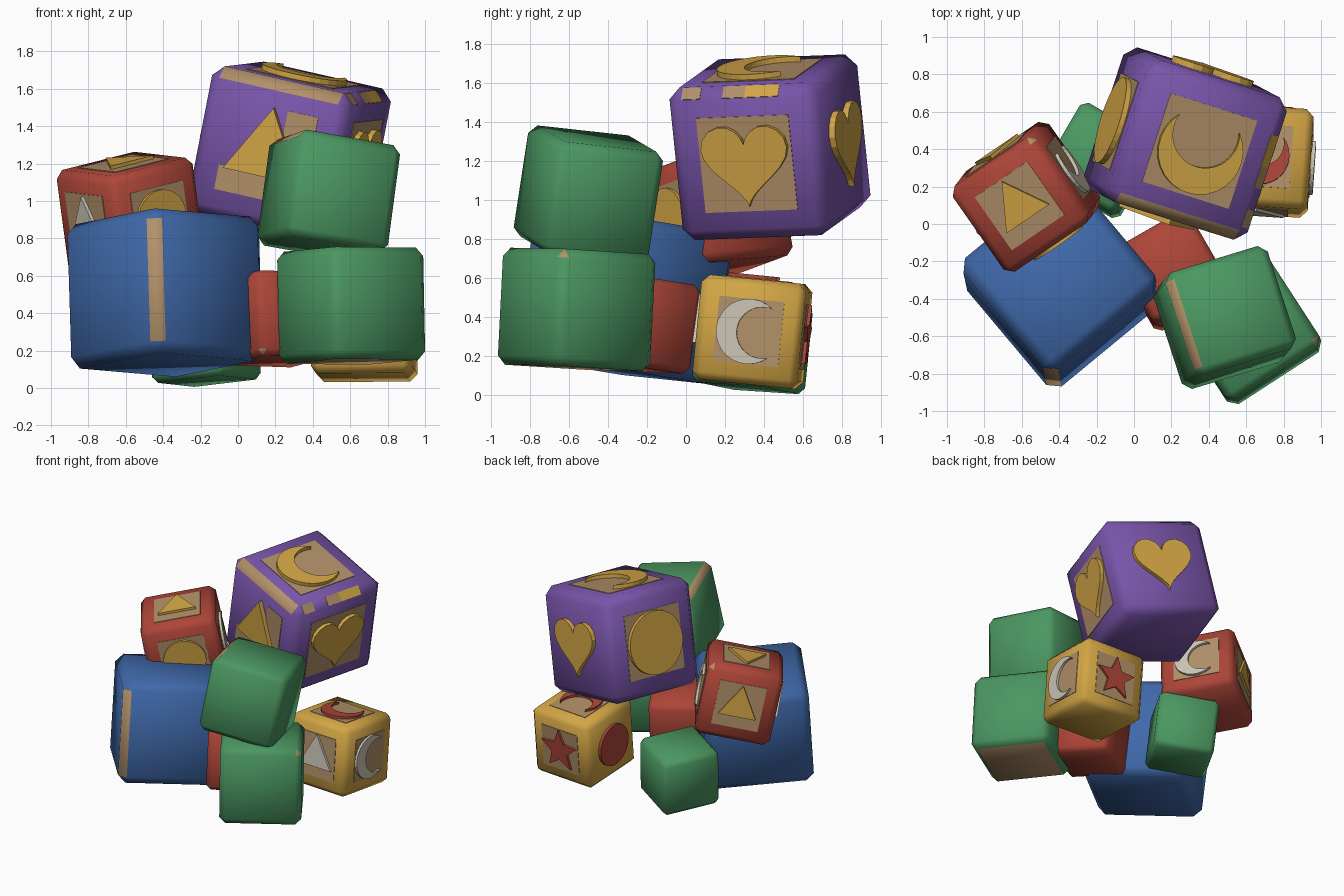
import bpy, bmesh
from math import cos, sin, pi, radians
from mathutils import Vector, Matrix

if "Cube" in bpy.data.objects:
    bpy.data.objects.remove(bpy.data.objects["Cube"], do_unlink=True)


def material(name, r, g, b):
    m = bpy.data.materials.new(name)
    m.use_nodes = True
    m.diffuse_color = (r, g, b, 1)
    m.node_tree.nodes["Principled BSDF"].inputs["Base Color"].default_value = (r, g, b, 1)
    return m


PURPLE = material("purple paint", .19, .09, .40)
RED = material("red paint", .42, .06, .04)
BLUE = material("blue paint", .05, .14, .40)
GREEN = material("green paint", .07, .31, .12)
GOLD = material("golden yellow paint", .65, .38, .06)
WOOD = material("bare wood", .44, .28, .14)
WHITE = material("off white paint", .60, .56, .46)

BEVEL = 0.075          # chamfer as a share of the block size
PANEL = 0.31           # half width of a panel as a share of the block size

# right and up direction of each block face
FACES = {
    "front": ((1, 0, 0), (0, 0, 1)), "back": ((-1, 0, 0), (0, 0, 1)),
    "right": ((0, 1, 0), (0, 0, 1)), "left": ((0, -1, 0), (0, 0, 1)),
    "top": ((1, 0, 0), (0, 1, 0)),
}


def link(name, bm, mats, matrix):
    mesh = bpy.data.meshes.new(name)
    bm.to_mesh(mesh)
    bm.free()
    for m in mats:
        mesh.materials.append(m)
    ob = bpy.data.objects.new(name, mesh)
    bpy.context.collection.objects.link(ob)
    ob.matrix_world = matrix
    return ob


def frame(center, yaw, up):
    """Placement with the local z along up and the local x turned by yaw degrees."""
    z = Vector(up).normalized()
    x = Vector((cos(radians(yaw)), sin(radians(yaw)), 0))
    x = (x - z * x.dot(z)).normalized()
    y = z.cross(x)
    return Matrix.Translation(center) @ Matrix((x, y, z)).transposed().to_4x4()


def block(name, size, mat, matrix, worn=()):
    """Chamfered cube; faces pointing along a worn direction show bare wood."""
    bm = bmesh.new()
    bmesh.ops.create_cube(bm, size=size)
    bmesh.ops.bevel(bm, geom=bm.edges[:], offset=size * BEVEL, segments=1,
                    profile=0.5, affect='EDGES')
    bm.normal_update()
    for f in bm.faces:
        f.smooth = True
        if any(f.normal.dot(Vector(d).normalized()) > 0.95 for d in worn):
            f.material_index = 1
    ob = link(name, bm, [mat, WOOD], matrix)
    ob.data.set_sharp_from_angle(angle=radians(50))


def plate(name, outline, depth, mat, matrix):
    """Flat outline raised by depth along the local z."""
    bm = bmesh.new()
    face = bm.faces.new([bm.verts.new((x, y, -0.002)) for x, y in outline])
    grown = bmesh.ops.extrude_face_region(bm, geom=[face])["geom"]
    tops = [v for v in grown if isinstance(v, bmesh.types.BMVert)]
    bmesh.ops.translate(bm, verts=tops, vec=(0, 0, depth + 0.002))
    bmesh.ops.recalc_face_normals(bm, faces=bm.faces[:])
    link(name, bm, [mat], matrix)


# outlines at unit radius
def ring(n, r=1.0, start=0.0):
    return [(r * cos(start + 2 * pi * i / n), r * sin(start + 2 * pi * i / n)) for i in range(n)]


def star():
    outer, inner = ring(5, 1, pi / 2), ring(5, 0.45, pi / 2 + pi / 5)
    return [p for pair in zip(outer, inner) for p in pair]


def heart(n=32):
    pts = []
    for i in range(n):
        t = 2 * pi * i / n
        y = 13 * cos(t) - 5 * cos(2 * t) - 2 * cos(3 * t) - cos(4 * t)
        pts.append((sin(t) ** 3, y / 16 + 0.12))
    return pts


def moon(turn, n=20):
    """Crescent whose horns point along the turn angle."""
    a, d = radians(48), 0.42
    r = ((cos(a) - d) ** 2 + sin(a) ** 2) ** 0.5
    b = math_angle(cos(a) - d, sin(a))
    outer = [a + (2 * pi - 2 * a) * i / n for i in range(n + 1)]
    inner = [2 * pi - b - (2 * pi - 2 * b) * i / n for i in range(1, n)]
    pts = [(cos(t), sin(t)) for t in outer] + [(d + r * cos(t), r * sin(t)) for t in inner]
    c, s = cos(radians(turn)), sin(radians(turn))
    return [(x * c - y * s, x * s + y * c) for x, y in pts]


def math_angle(x, y):
    return Vector((1, 0)).angle(Vector((x, y)))


SQUARE = [(-1, -1), (1, -1), (1, 1), (-1, 1)]
WORN_SQUARE = [(-1, -1), (1, -1), (1, 1), (.3, 1), (.3, -.45), (-1, -.45)]
TRIANGLE = ring(3, 1, pi / 2)
CIRCLE = ring(32)


def decorate(owner, size, matrix, side, label, shape, radius, mat, panel=SQUARE):
    right, up = (Vector(v) for v in FACES[side])
    normal = right.cross(up)
    local = Matrix((right, up, normal)).transposed().to_4x4()
    place = matrix @ Matrix.Translation(normal * size / 2) @ local
    if panel:
        plate(f"{owner}_{side}_panel", [(x * size * PANEL, y * size * PANEL) for x, y in panel],
              0.004, WOOD, place)
    plate(f"{owner}_{side}_{label}", [(x * size * radius, y * size * radius) for x, y in shape],
          size * 0.04, mat, place)


# plain blocks: name, size, paint, centre, yaw, up direction, worn directions
for name, size, mat, center, yaw, up, worn in (
    ("large_blue_block", .78, BLUE, (-.39, -.315, .51), 40, (-.03, .14, .99), [(-1, -1, 0)]),
    ("upper_green_block", .58, GREEN, (.485, -.5, 1.03), 18, (.13, .15, .98), [(-1, 0, 1)]),
    ("lower_green_block", .6, GREEN, (.605, -.56, .44), 33, (-.02, .05, 1), [(0, 0, -1), (1, -1, 1)]),
    ("small_red_block", .46, RED, (.2, -.25, .37), 30, (-.04, .13, .99), [(-1, -1, -1)]),
    ("back_green_block", .45, GREEN, (-.18, .34, .26), 60, (-.06, .1, .99), []),
):
    block(name, size, mat, frame(center, yaw, up), worn)

# purple block
S = 0.8
M = frame((.275, .43, 1.27), -18, (.19, -.1, .977))
block("purple_block", S, PURPLE, M, [(0, -1, 1)])
decorate("purple_block", S, M, "top", "moon", moon(90), .29, GOLD)
decorate("purple_block", S, M, "front", "triangle", TRIANGLE, .31, GOLD, WORN_SQUARE)
decorate("purple_block", S, M, "right", "heart", heart(), .29, GOLD)
decorate("purple_block", S, M, "back", "heart", heart(), .29, GOLD, None)
decorate("purple_block", S, M, "left", "circle", CIRCLE, .3, GOLD)

# worn paint patches along the purple block's upper right chamfer
edge = S / 2 - S * BEVEL / 2
slope = M @ Matrix.Translation((edge, 0, edge)) @ Matrix.Rotation(pi / 4, 4, 'Y')
half = S * BEVEL * 0.6
for label, y0, y1, mat in (("left", -.32, -.22, WOOD), ("middle", -.1, .02, WOOD),
                           ("right", .02, .2, GOLD)):
    plate("purple_block_patch_" + label, [(-half, y0), (half, y0), (half, y1), (-half, y1)],
          0.003, mat, slope)

# red block resting on the blue one
S = 0.56
M = frame((-.575, .145, .925), 35, (-.13, -.17, .97))
block("upper_red_block", S, RED, M, [(1, 1, 1)])
decorate("upper_red_block", S, M, "top", "triangle", TRIANGLE, .29, GOLD)
decorate("upper_red_block", S, M, "front", "circle", CIRCLE, .28, GOLD)
decorate("upper_red_block", S, M, "left", "triangle", TRIANGLE, .29, WHITE)
decorate("upper_red_block", S, M, "right", "moon", moon(0), .29, WHITE)
decorate("upper_red_block", S, M, "back", "triangle", TRIANGLE, .29, GOLD)

# yellow block
S = 0.54
M = frame((.675, .34, .325), -4, (0, .1, .99))
block("yellow_block", S, GOLD, M)
decorate("yellow_block", S, M, "top", "moon", moon(90), .29, RED)
decorate("yellow_block", S, M, "front", "triangle", TRIANGLE, .31, WHITE)
decorate("yellow_block", S, M, "right", "moon", moon(0), .31, WHITE)
decorate("yellow_block", S, M, "back", "star", star(), .31, RED)
decorate("yellow_block", S, M, "left", "circle", CIRCLE, .3, RED, None)
